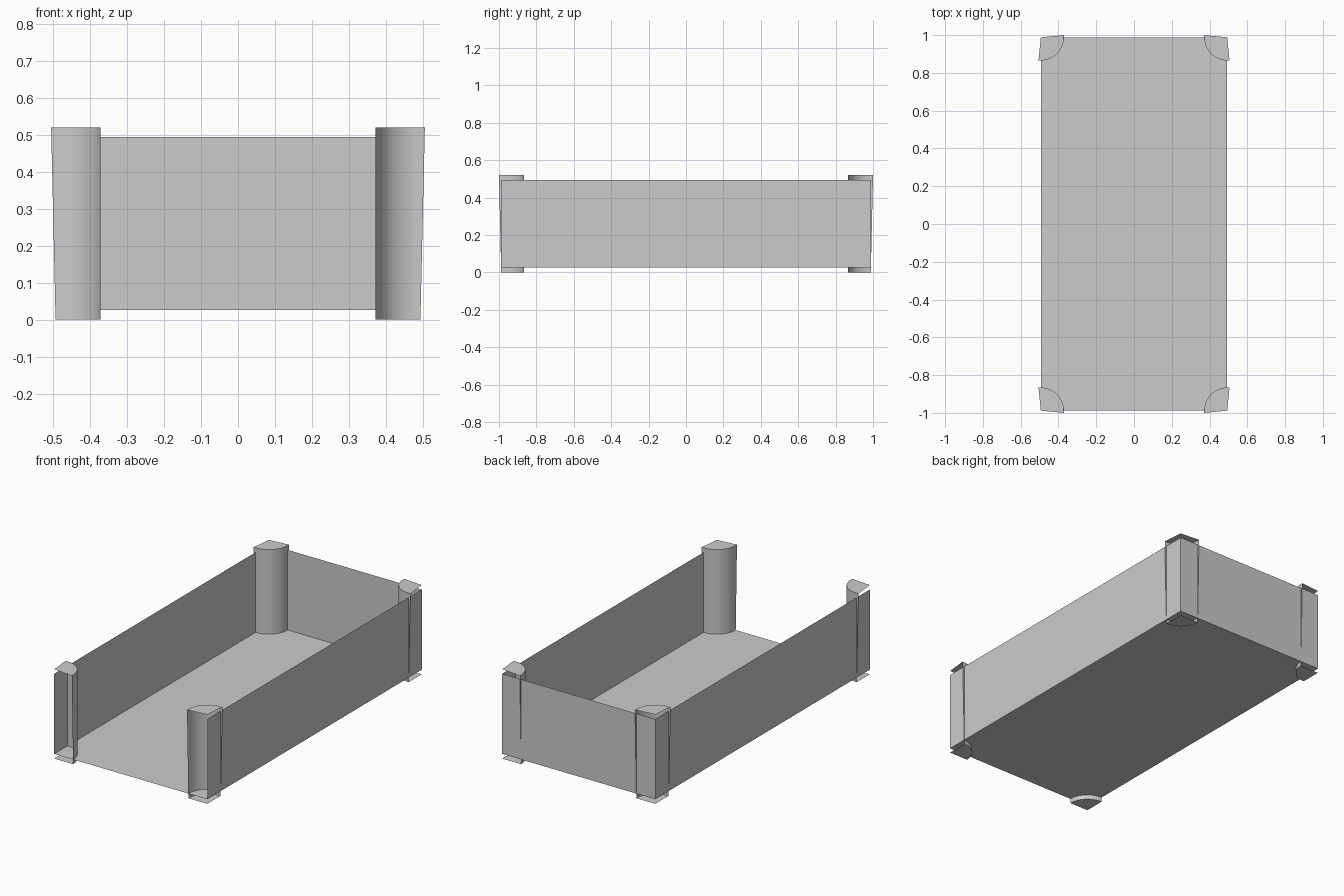
import bpy, bmesh, math

if "Cube" in bpy.data.objects:
    bpy.data.objects.remove(bpy.data.objects["Cube"])

X, Y = 0.4935, 0.988          # panel half sizes
Z0, Z1 = 0.027, 0.494         # panel bottom and top
R, H, FLARE = 0.122, 0.52, 0.012   # corner post radius, height, top flare
SEG = 14


def finish(name, bm):
    me = bpy.data.meshes.new(name)
    bm.to_mesh(me)
    bm.free()
    ob = bpy.data.objects.new(name, me)
    bpy.context.collection.objects.link(ob)
    return ob


def panel(name, corners):
    bm = bmesh.new()
    bm.faces.new([bm.verts.new(c) for c in corners])
    return finish(name, bm)


def post(name, sx, sy):
    # quarter-round post: curved inner skin plus caps, outer sides left open
    bm = bmesh.new()
    rings = []
    for z, flare in ((0, 0), (H, FLARE)):
        ring = []
        for i in range(SEG + 1):
            a = math.pi / 2 * i / SEG
            x, y = X - R * math.cos(a), Y - R * math.sin(a)
            if i == 0:
                y += flare
            if i == SEG:
                x += flare
            ring.append(bm.verts.new((sx * x, sy * y, z)))
        apex = bm.verts.new((sx * X, sy * Y, z))
        bm.faces.new(ring + [apex])
        rings.append(ring)
    low, top = rings
    for i in range(SEG):
        bm.faces.new((low[i], low[i + 1], top[i + 1], top[i]))
    bmesh.ops.recalc_face_normals(bm, faces=bm.faces[:])
    # closed-solid convention: upper cap points up
    cap = max(bm.faces, key=lambda f: f.calc_center_median().z)
    if cap.normal.z < 0:
        bmesh.ops.reverse_faces(bm, faces=bm.faces[:])
    ob = finish(name, bm)
    bpy.ops.object.select_all(action='DESELECT')
    ob.select_set(True)
    bpy.context.view_layer.objects.active = ob
    bpy.ops.object.shade_smooth_by_angle(angle=math.radians(30))


# floor and three walls, front left open
panel("floor", [(-X, -Y, Z0), (X, -Y, Z0), (X, Y, Z0), (-X, Y, Z0)])
panel("right_wall", [(X, -Y, Z0), (X, Y, Z0), (X, Y, Z1), (X, -Y, Z1)])
panel("left_wall", [(-X, Y, Z0), (-X, -Y, Z0), (-X, -Y, Z1), (-X, Y, Z1)])
panel("back_wall", [(X, Y, Z0), (-X, Y, Z0), (-X, Y, Z1), (X, Y, Z1)])

# corner posts
for sx, side in ((-1, "left"), (1, "right")):
    for sy, end in ((-1, "front"), (1, "back")):
        post(f"{end}_{side}_post", sx, sy)
